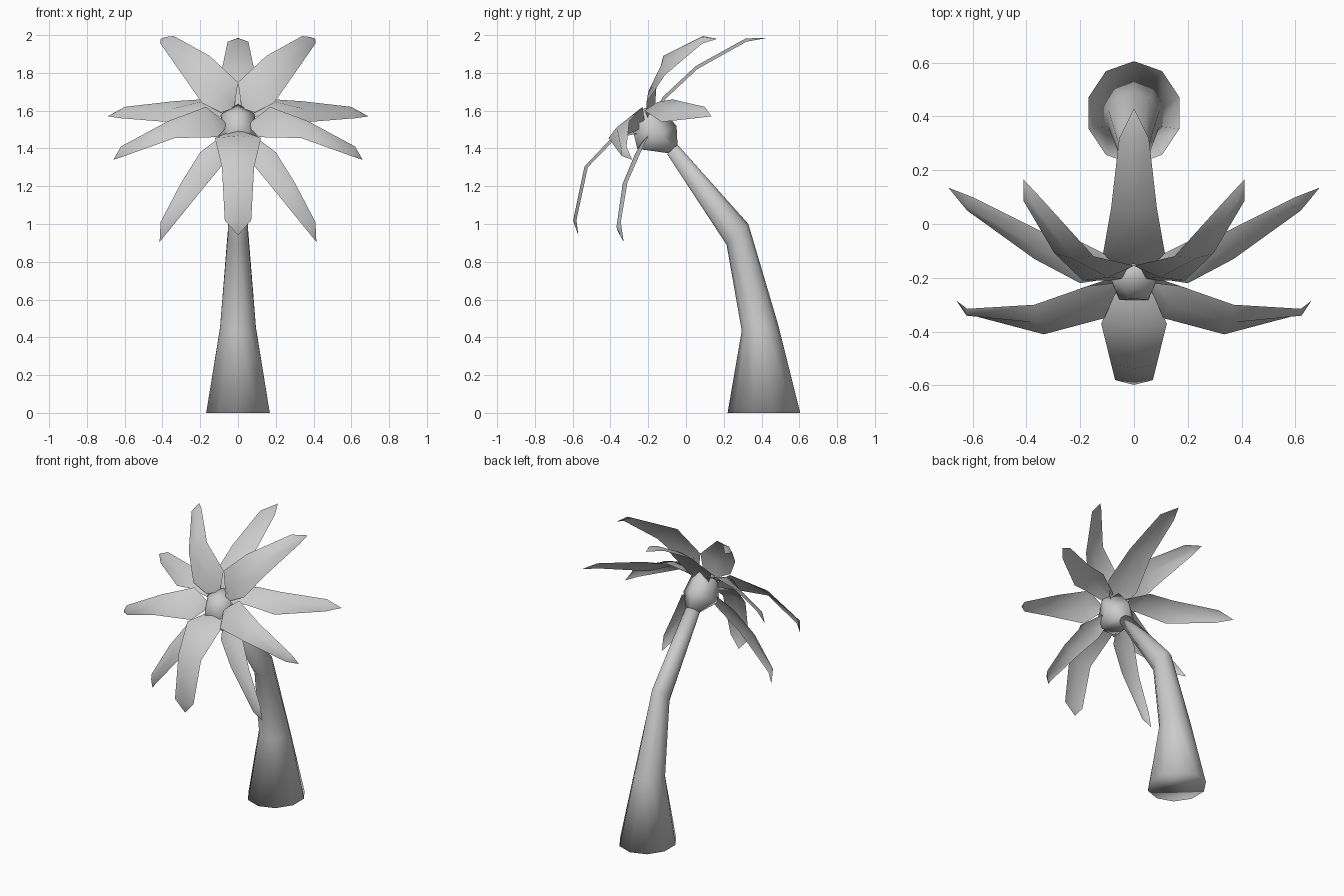
import bpy, bmesh, math
from mathutils import Vector

if "Cube" in bpy.data.objects:
    bpy.data.objects.remove(bpy.data.objects["Cube"])


def finish(name, bm, angle):
    me = bpy.data.meshes.new(name)
    bm.to_mesh(me)
    bm.free()
    ob = bpy.data.objects.new(name, me)
    bpy.context.collection.objects.link(ob)
    bpy.ops.object.select_all(action='DESELECT')
    ob.select_set(True)
    bpy.context.view_layer.objects.active = ob
    bpy.ops.object.shade_smooth_by_angle(angle=math.radians(angle))
    return ob


def loft(name, rings, sides, angle):
    """Each ring: front y, z, back y, z, half width in x."""
    bm = bmesh.new()
    loops = []
    for y0, z0, y1, z1, r in rings:
        loop = []
        for i in range(sides):
            a = 2 * math.pi * i / sides
            c = math.cos(a) / 2
            loop.append(bm.verts.new((r * math.sin(a),
                                      (y0 + y1) / 2 + (y1 - y0) * c,
                                      (z0 + z1) / 2 + (z1 - z0) * c)))
        loops.append(loop)
    for a, b in zip(loops, loops[1:]):
        for i in range(sides):
            j = (i + 1) % sides
            bm.faces.new((a[i], a[j], b[j], b[i]))
    bm.faces.new(loops[0])
    bm.faces.new(loops[-1])
    bmesh.ops.recalc_face_normals(bm, faces=bm.faces)
    return finish(name, bm, angle)


def leaf(name, left, right, tip, side=1, ridge=0.018):
    """Folded leaf blade between two edges, raised along its middle."""
    out = Vector((0, -0.7, 0.7))
    flip = Vector((side, 1, 1))
    bm = bmesh.new()
    left, right, tip = [Vector(p) for p in left], [Vector(p) for p in right], Vector(tip)
    rows = []
    for k, (l, r) in enumerate(zip(left, right)):
        nxt = (left[k + 1] + right[k + 1]) / 2 if k + 1 < len(left) else tip
        m = (l + r) / 2
        n = (r - l).cross(nxt - m).normalized()
        if n.dot(out) < 0:
            n = -n
        rows.append([bm.verts.new(p * flip) for p in (l, m + n * ridge, r)])
    for a, b in zip(rows, rows[1:]):
        for i in range(2):
            bm.faces.new((a[i], a[i + 1], b[i + 1], b[i]))
    t = bm.verts.new(tip * flip)
    for i in range(2):
        bm.faces.new((rows[-1][i], rows[-1][i + 1], t))
    bm.normal_update()
    if sum((f.normal.dot(out) for f in bm.faces)) < 0:
        bmesh.ops.reverse_faces(bm, faces=bm.faces)
    return finish(name, bm, 70)


# Curved tapering trunk
loft("trunk", [(0.22, 0, 0.605, 0, 0.177), (0.295, 0.435, 0.49, 0.46, 0.1),
               (0.215, 0.89, 0.33, 1.0, 0.057), (-0.10, 1.37, -0.045, 1.42, 0.05)], 10, 150)

# Five-sided bud at the crown
loft("crown_bud", [(-0.10, 1.37, -0.045, 1.42, 0.05), (-0.28, 1.385, -0.05, 1.52, 0.115),
                   (-0.295, 1.485, -0.155, 1.635, 0.09), (-0.285, 1.55, -0.225, 1.61, 0.035)],
     5, 100)

# Centre leaves: y, z, half width
centre = {
    "top_leaf": ([(-0.16, 1.57, 0.06), (-0.11, 1.66, 0.115), (0.06, 1.82, 0.085),
                  (0.32, 1.965, 0.055)], (0, 0.43, 1.985)),
    "bottom_leaf": ([(-0.25, 1.48, 0.065), (-0.37, 1.455, 0.122), (-0.52, 1.30, 0.085),
                     (-0.58, 1.02, 0.07)], (0, -0.57, 0.94)),
}
for name, (st, tip) in centre.items():
    leaf(name, [(-w, y, z) for y, z, w in st], [(w, y, z) for y, z, w in st], tip)

# Leaves in mirrored pairs: two edges and a tip
pairs = {
    "upper_leaf": (
        [(0.02, -0.165, 1.61), (0.0, -0.155, 1.75), (0.15, -0.12, 1.89), (0.34, 0.09, 1.995)],
        [(0.09, -0.21, 1.59), (0.19, -0.21, 1.64), (0.295, -0.11, 1.79), (0.41, 0.085, 1.955)],
        (0.41, 0.165, 1.98)),
    "high_side_leaf": (
        [(0.05, -0.14, 1.60), (0.19, -0.07, 1.66), (0.34, -0.03, 1.65), (0.60, 0.10, 1.62)],
        [(0.07, -0.20, 1.56), (0.20, -0.22, 1.60), (0.37, -0.13, 1.54), (0.62, 0.05, 1.56)],
        (0.69, 0.135, 1.57)),
    "low_side_leaf": (
        [(0.08, -0.22, 1.55), (0.17, -0.23, 1.62), (0.37, -0.30, 1.545), (0.62, -0.315, 1.41)],
        [(0.07, -0.25, 1.50), (0.11, -0.35, 1.46), (0.335, -0.41, 1.455), (0.60, -0.34, 1.36)],
        (0.66, -0.285, 1.34)),
    "lower_leaf": (
        [(0.03, -0.20, 1.44), (0.06, -0.27, 1.34), (0.175, -0.325, 1.20), (0.37, -0.36, 0.96)],
        [(0.08, -0.20, 1.47), (0.20, -0.24, 1.38), (0.30, -0.31, 1.22), (0.41, -0.345, 1.01)],
        (0.415, -0.33, 0.905)),
}
for name, (a, b, tip) in pairs.items():
    for side, label in ((1, "right"), (-1, "left")):
        leaf(f"{name}_{label}", a, b, tip, side)
